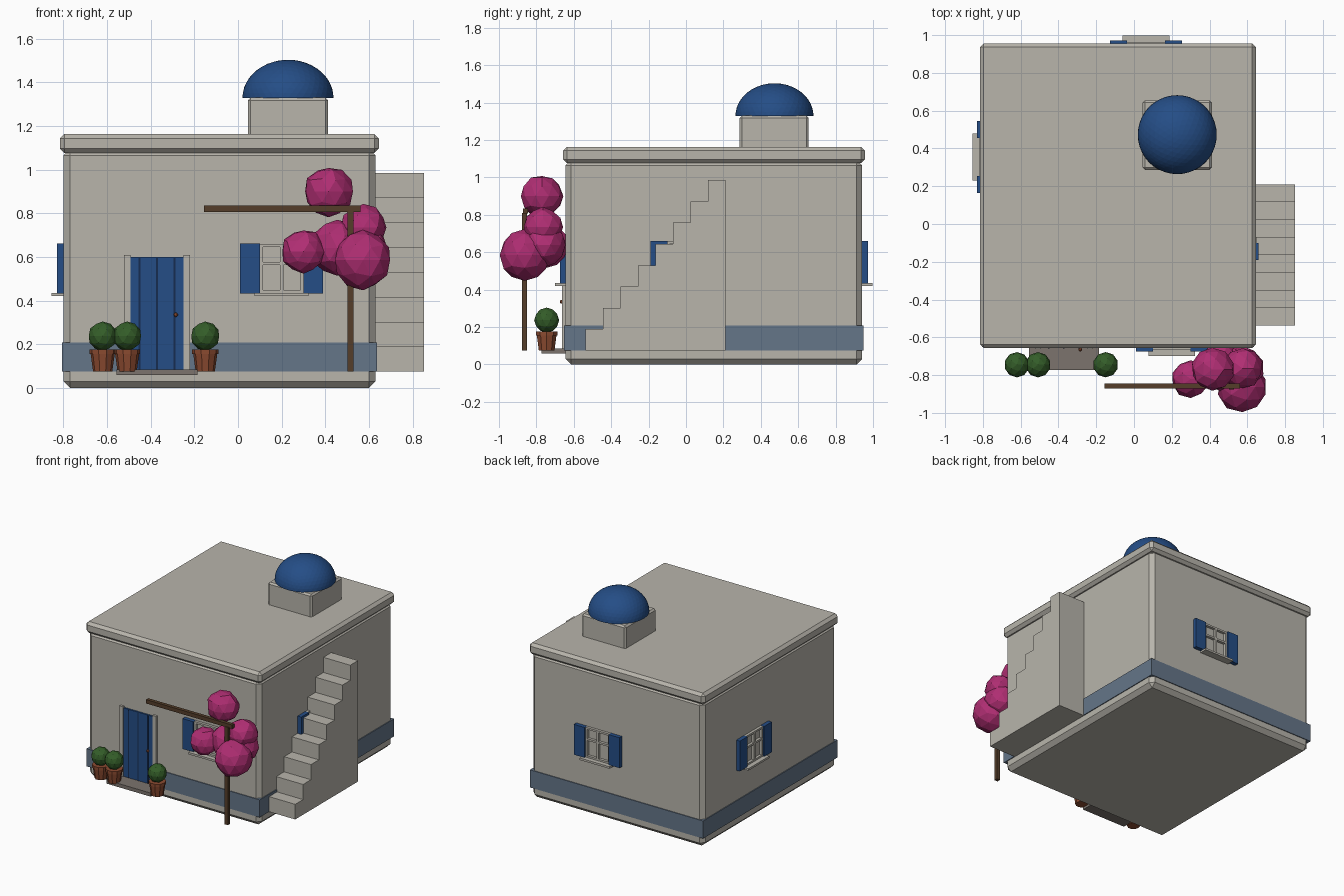
import bpy, bmesh, math, random
from mathutils import Matrix, Vector

random.seed(4)
if "Cube" in bpy.data.objects:
    bpy.data.objects.remove(bpy.data.objects["Cube"], do_unlink=True)


def material(name, rgb):
    m = bpy.data.materials.new(name)
    m.use_nodes = True
    m.diffuse_color = (*rgb, 1)
    bsdf = m.node_tree.nodes["Principled BSDF"]
    bsdf.inputs["Base Color"].default_value = (*rgb, 1)
    bsdf.inputs["Roughness"].default_value = 0.8
    return m


PLASTER = material("plaster", (0.48, 0.46, 0.41))
BLUE = material("blue_paint", (0.018, 0.075, 0.24))
NAVY = material("dark_blue_groove", (0.008, 0.025, 0.08))
BAND = material("slate_band", (0.13, 0.18, 0.25))
STONE = material("step_stone", (0.20, 0.175, 0.155))
WOOD = material("brown_wood", (0.09, 0.048, 0.023))
CLAY = material("terracotta", (0.26, 0.07, 0.03))
LEAF = material("green_leaves", (0.034, 0.11, 0.022))
BLOSSOM = material("pink_blossom", (0.43, 0.027, 0.17))


def finish(bm, name, mat, matrix=Matrix()):
    mesh = bpy.data.meshes.new(name)
    bmesh.ops.recalc_face_normals(bm, faces=bm.faces)
    bm.to_mesh(mesh)
    bm.free()
    mesh.materials.append(mat)
    obj = bpy.data.objects.new(name, mesh)
    obj.matrix_world = matrix
    bpy.context.collection.objects.link(obj)
    return obj


def boxes(name, mat, spans, bevel=0, matrix=Matrix()):
    """Boxes given as (x0, x1, y0, y1, z0, z1), joined in one object."""
    bm = bmesh.new()
    for x0, x1, y0, y1, z0, z1 in spans:
        place = Matrix.Translation(((x0 + x1) / 2, (y0 + y1) / 2, (z0 + z1) / 2))
        size = Matrix.Diagonal((x1 - x0, y1 - y0, z1 - z0, 1))
        bmesh.ops.create_cube(bm, size=1, matrix=place @ size)
    if bevel:
        bmesh.ops.bevel(bm, geom=bm.edges[:], offset=bevel, segments=1, affect='EDGES')
    return finish(bm, name, mat, matrix)


def ball(name, mat, center, radius, jitter=0):
    bm = bmesh.new()
    bmesh.ops.create_icosphere(bm, subdivisions=2, radius=radius)
    for v in bm.verts:
        v.co *= 1 + random.uniform(-jitter, jitter)
    return finish(bm, name, mat, Matrix.Translation(center))


# House body
X0, X1, Y0, Y1 = -0.80, 0.63, -0.645, 0.942
boxes("walls", PLASTER, [(X0, X1, Y0, Y1, 0, 1.095)], 0.03)
boxes("wall_band", BAND, [(X0 - 0.006, X1 + 0.006, Y0 - 0.006, Y1 + 0.006, 0.075, 0.207)])
boxes("roof_slab", PLASTER, [(-0.816, 0.645, -0.657, 0.956, 1.077, 1.163)], 0.02)

# Dome on its square base
boxes("dome_base", PLASTER, [(0.046, 0.412, 0.287, 0.655, 1.15, 1.33)], 0.012)
bm = bmesh.new()
bmesh.ops.create_icosphere(bm, subdivisions=4, radius=0.209)
cut = bmesh.ops.bisect_plane(bm, geom=bm.verts[:] + bm.edges[:] + bm.faces[:],
                             plane_co=(0, 0, 0), plane_no=(0, 0, 1), clear_inner=True)
rim = [e for e in cut["geom_cut"] if isinstance(e, bmesh.types.BMEdge)]
bmesh.ops.edgeloop_fill(bm, edges=rim)
bmesh.ops.scale(bm, vec=(1, 1, 0.84), verts=bm.verts[:])
finish(bm, "dome", BLUE, Matrix.Translation((0.229, 0.473, 1.328)))

# Outside stairs, as one stepped profile pushed sideways
STEPS, START, RUN, RISE, GROUND = 8, -0.538, 0.0935, 0.1138, 0.075
profile = [(START, GROUND)]
for i in range(STEPS):
    top = GROUND + RISE * (i + 1)
    profile += [(START + RUN * i, top), (START + RUN * (i + 1), top)]
profile.append((START + RUN * STEPS, GROUND))
bm = bmesh.new()
side = bm.faces.new([bm.verts.new((X1 - 0.01, y, z)) for y, z in profile])
push = bmesh.ops.extrude_face_region(bm, geom=[side])
moved = [v for v in push["geom"] if isinstance(v, bmesh.types.BMVert)]
bmesh.ops.translate(bm, vec=(0.853 - X1 + 0.01, 0, 0), verts=moved)
finish(bm, "stairs", PLASTER)


# Shuttered windows: built facing -y, then turned onto each wall
def window(side, center, degrees):
    m = Matrix.Translation(center) @ Matrix.Rotation(math.radians(degrees), 4, 'Z')
    bars = [(-0.102, 0.102, -0.02, 0.01, z, z + 0.014) for z in (0.434, 0.563, 0.646)]
    bars += [(x - 0.008, x + 0.008, -0.02, 0.01, 0.434, 0.66) for x in (-0.094, 0, 0.094)]
    boxes(side + "_window_frame", PLASTER, bars, 0, m)
    boxes(side + "_window_sill", PLASTER, [(-0.124, 0.124, -0.055, 0.01, 0.42, 0.435)], 0, m)
    leaves = [(-0.19, -0.1, -0.03, 0.005, 0.433, 0.661), (0.1, 0.19, -0.03, 0.005, 0.433, 0.661)]
    boxes(side + "_shutters", BLUE, leaves, 0, m)


window("front", (0.2, Y0, 0), 0)
window("right_side", (X1, 0, 0), 90)
window("back", (0.063, Y1, 0), 180)
window("left_side", (X0, 0.355, 0), -90)

# Front door
DOOR = -0.371
boxes("door", BLUE, [(DOOR - 0.122, DOOR + 0.122, Y0 - 0.012, Y0 + 0.01, 0.085, 0.6)])
boxes("door_grooves", NAVY, [(DOOR + d - 0.004, DOOR + d + 0.004, Y0 - 0.014, Y0, 0.085, 0.595)
                             for d in (-0.08, 0, 0.08)])
boxes("door_posts", PLASTER, [(DOOR + s * 0.137 - 0.015, DOOR + s * 0.137 + 0.015,
                               Y0 - 0.017, Y0 + 0.01, 0.085, 0.61) for s in (-1, 1)])
ball("door_knob", CLAY, (-0.285, Y0 - 0.02, 0.335), 0.01)
boxes("door_step", STONE, [(-0.556, -0.186, -0.772, Y0 + 0.01, 0.058, 0.085)])


# Potted shrubs, pot turned from a profile
def potted_shrub(name, x, y):
    bm = bmesh.new()
    outline = [(0.044, 0.075), (0.055, 0.155), (0.06, 0.155), (0.06, 0.177), (0.05, 0.177)]
    sides, rings = 10, []
    for r, z in outline:
        rings.append([bm.verts.new((r * math.cos(a), r * math.sin(a), z))
                      for a in (2 * math.pi * k / sides for k in range(sides))])
    for low, high in zip(rings, rings[1:]):
        for k in range(sides):
            n = (k + 1) % sides
            bm.faces.new((low[k], low[n], high[n], high[k]))
    bm.faces.new(rings[0])
    bm.faces.new(rings[-1])
    finish(bm, name + "_pot", CLAY, Matrix.Translation((x, y, 0)))
    ball(name + "_shrub", LEAF, (x, y, 0.237), 0.067)


for name, x in (("outer", -0.62), ("middle", -0.508), ("inner", -0.15)):
    potted_shrub(name, x, -0.745)

# Pergola post and beam with climbing blossom
boxes("pergola_post", WOOD, [(0.502, 0.53, -0.877, -0.85, 0.075, 0.81)])
boxes("pergola_beam", WOOD, [(-0.156, 0.562, -0.872, -0.845, 0.806, 0.835)])
clumps = [(0.415, -0.77, 0.9, 0.113), (0.573, -0.862, 0.585, 0.134), (0.3, -0.82, 0.625, 0.1),
          (0.455, -0.755, 0.64, 0.125), (0.575, -0.765, 0.735, 0.105), (0.57, -0.76, 0.64, 0.115)]
for i, (x, y, z, r) in enumerate(clumps):
    ball("blossom_clump_%d" % (i + 1), BLOSSOM, (x, y, z), r, 0.05)
